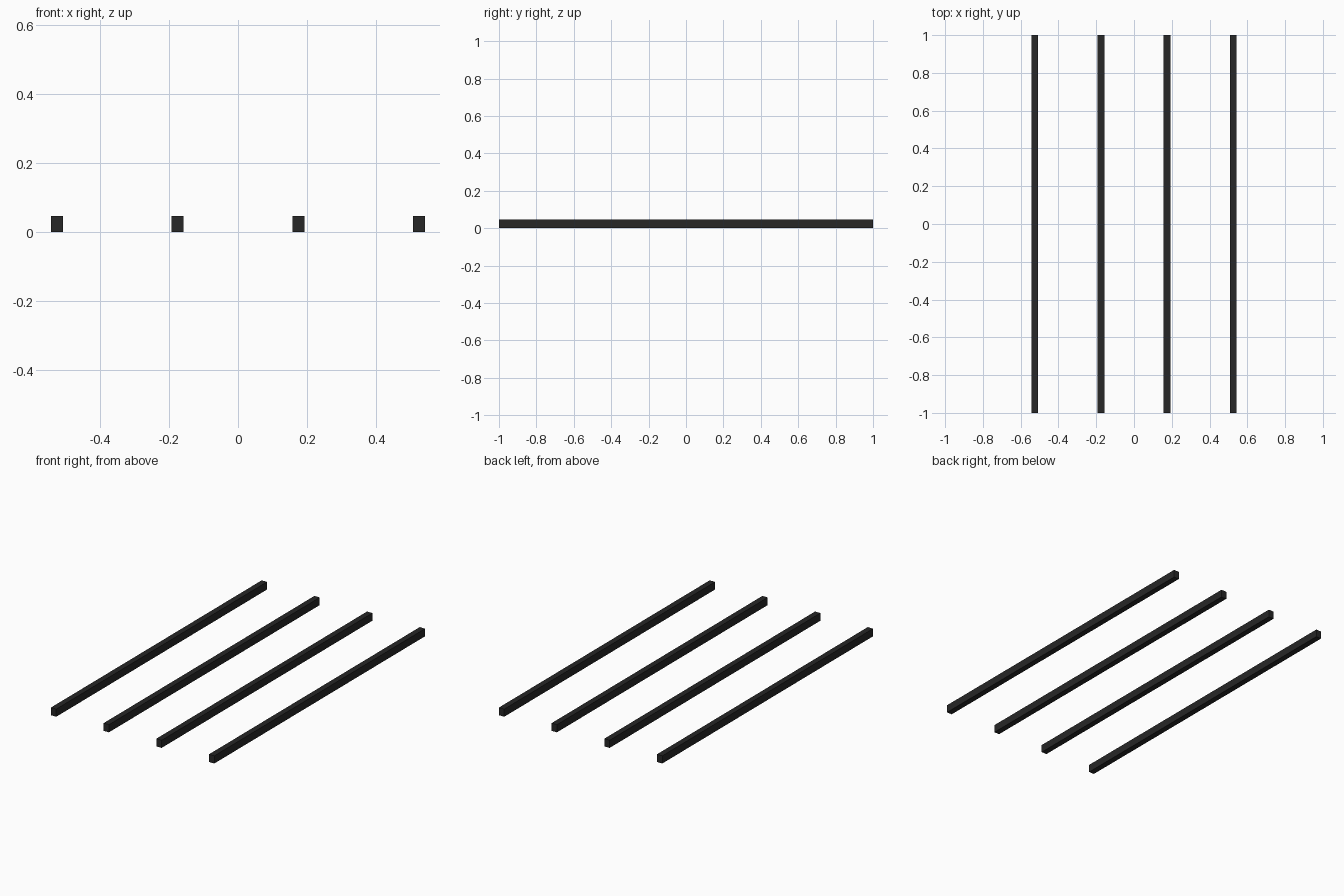
import bpy

if "Cube" in bpy.data.objects:
    bpy.data.objects.remove(bpy.data.objects["Cube"])

BAR_WIDTH, BAR_LENGTH, BAR_HEIGHT = 0.035, 2.0, 0.046
SPACING = 0.35
COUNT = 4

# Near-black finish shared by all bars
black = bpy.data.materials.new("black_finish")
black.diffuse_color = (0.02, 0.02, 0.02, 1.0)
black.use_nodes = True
black.node_tree.nodes["Principled BSDF"].inputs["Base Color"].default_value = black.diffuse_color


def add_bar(name, x):
    bpy.ops.mesh.primitive_cube_add(size=1, location=(x, 0, BAR_HEIGHT / 2))
    bar = bpy.context.object
    bar.name = name
    bar.scale = (BAR_WIDTH, BAR_LENGTH, BAR_HEIGHT)
    bpy.ops.object.transform_apply(location=False, rotation=False, scale=True)
    bar.data.materials.append(black)


# Four parallel bars, evenly spaced about the centre
for i in range(COUNT):
    add_bar(f"bar_{i + 1}", (i - (COUNT - 1) / 2) * SPACING)
